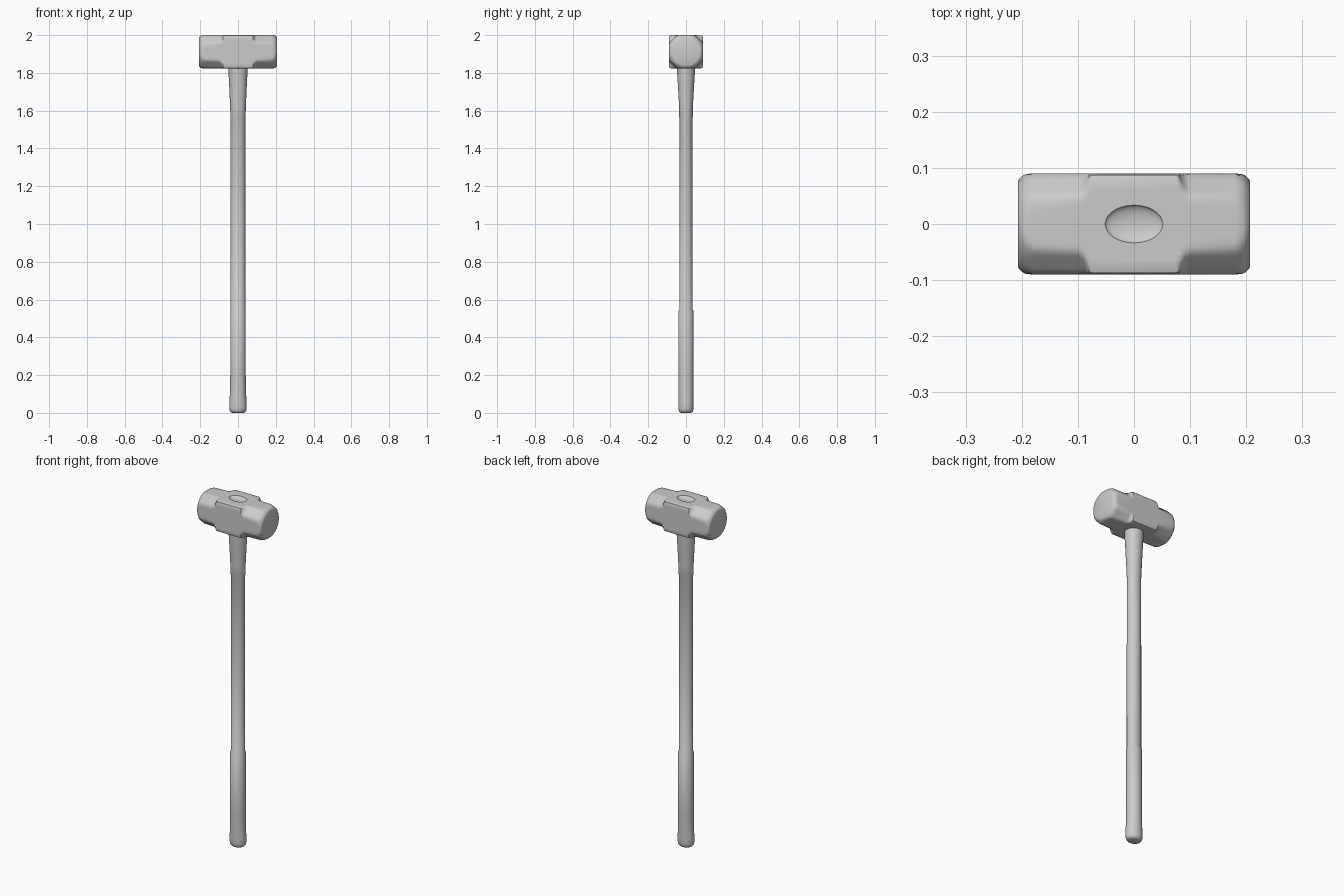
import bpy, bmesh, math
from mathutils import Vector

if "Cube" in bpy.data.objects:
    bpy.data.objects.remove(bpy.data.objects["Cube"])


def loft(name, rings):
    """Skin a list of closed rings and cap both ends."""
    bm = bmesh.new()
    loops = [[bm.verts.new(p) for p in ring] for ring in rings]
    n = len(loops[0])
    for a, b in zip(loops, loops[1:]):
        for i in range(n):
            j = (i + 1) % n
            bm.faces.new((a[i], a[j], b[j], b[i]))
    bm.faces.new(loops[0][::-1])
    bm.faces.new(loops[-1])
    bmesh.ops.recalc_face_normals(bm, faces=bm.faces)
    me = bpy.data.meshes.new(name)
    bm.to_mesh(me)
    bm.free()
    ob = bpy.data.objects.new(name, me)
    bpy.context.collection.objects.link(ob)
    return ob


def activate(ob):
    bpy.ops.object.select_all(action='DESELECT')
    ob.select_set(True)
    bpy.context.view_layer.objects.active = ob


def smooth(ob, angle):
    activate(ob)
    bpy.ops.object.shade_smooth_by_angle(angle=math.radians(angle))


# Head: square block in the middle, chamfered towards rounded striking faces
HEAD_Z = 1.912


def head_ring(x, half, diag, radius):
    ring = []
    for i in range(72):
        t = math.tau * i / 72
        c, s = abs(math.cos(t)), abs(math.sin(t))
        r = min(half / max(c, s), diag * math.sqrt(2) / (c + s), radius)
        ring.append((x, r * math.cos(t), HEAD_Z + r * 0.98 * math.sin(t)))
    return ring


# x, half size, distance to chamfer, rounding radius
half_profile = [(0.074, 0.090, 0.123, 0.125), (0.080, 0.090, 0.120, 0.122),
                (0.085, 0.090, 0.110, 0.113), (0.091, 0.090, 0.102, 0.106),
                (0.100, 0.090, 0.098, 0.101), (0.180, 0.090, 0.096, 0.099),
                (0.193, 0.089, 0.092, 0.093), (0.200, 0.085, 0.086, 0.086),
                (0.205, 0.080, 0.080, 0.080), (0.207, 0.075, 0.075, 0.075)]
sections = [(-x, h, d, r) for x, h, d, r in reversed(half_profile)] + half_profile
head = loft("hammer_head", [head_ring(*s) for s in sections])

# Oval dish in the top of the head
bpy.ops.mesh.primitive_uv_sphere_add(segments=40, ring_count=20, radius=1,
                                     location=(0, 0, 2.002))
cutter = bpy.context.object
cutter.name = "dish_cutter"
cutter.scale = (0.052, 0.034, 0.014)
cutter.hide_render = True
for p in cutter.data.polygons:
    p.use_smooth = True
dish = head.modifiers.new("dish", 'BOOLEAN')
dish.operation = 'DIFFERENCE'
dish.solver = 'EXACT'
dish.object = cutter
activate(head)
bpy.ops.object.modifier_apply(modifier="dish")
bpy.data.objects.remove(cutter)
smooth(head, 35)


# Handle: oval shaft, flared under the head, thicker grip and butt knob
def oval(z, rx, ry):
    return [(rx * math.cos(math.tau * i / 32), ry * math.sin(math.tau * i / 32), z)
            for i in range(32)]


handle_profile = [(0.000, 0.030, 0.026), (0.004, 0.038, 0.033), (0.012, 0.044, 0.038),
                  (0.025, 0.046, 0.040), (0.050, 0.046, 0.040), (0.080, 0.044, 0.040),
                  (0.130, 0.042, 0.040), (0.200, 0.041, 0.040), (0.540, 0.041, 0.040),
                  (0.546, 0.039, 0.035), (1.560, 0.039, 0.034), (1.566, 0.040, 0.036),
                  (1.630, 0.042, 0.037), (1.720, 0.046, 0.042), (1.800, 0.050, 0.047),
                  (1.850, 0.051, 0.048)]
handle = loft("handle", [oval(*p) for p in handle_profile])
smooth(handle, 40)
